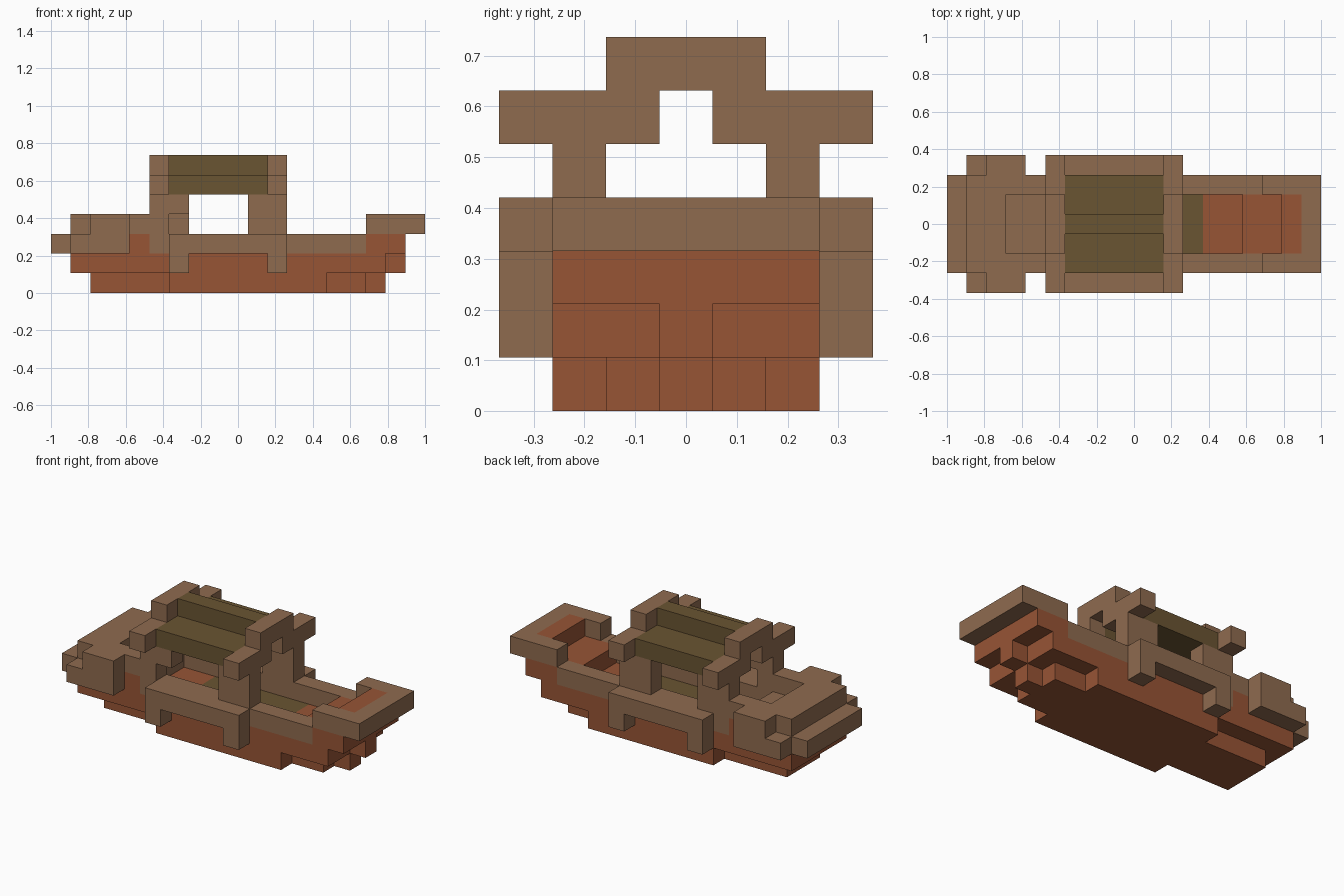
import bpy
import bmesh
from mathutils import Matrix, Vector

UNIT = 2 / 19           # edge of one building block
MID = 9.5               # block count from the stern to the middle
EDGE, INNER, OUTER = 2.5, 1.5, 3.5   # half widths of hull, cockpit and rails

old = bpy.data.objects.get("Cube")
if old:
    bpy.data.objects.remove(old, do_unlink=True)


def material(name, rgb):
    mat = bpy.data.materials.new(name)
    mat.use_nodes = True
    colour = (*rgb, 1)
    mat.diffuse_color = colour
    shader = next(n for n in mat.node_tree.nodes if n.type == "BSDF_PRINCIPLED")
    shader.inputs["Base Color"].default_value = colour
    shader.inputs["Roughness"].default_value = 0.9
    return mat


tan = material("tan_wood", (0.275, 0.147, 0.078))
rust = material("rust_wood", (0.309, 0.089, 0.036))
olive = material("olive_cloth", (0.144, 0.089, 0.032))


def add_box(bm, x, y, z):
    low = Vector((x[0] - MID, y[0], z[0])) * UNIT
    high = Vector((x[1] - MID, y[1], z[1])) * UNIT
    size = high - low
    place = Matrix.Translation((low + high) / 2) @ Matrix.Diagonal((*size, 1))
    bmesh.ops.create_cube(bm, size=1, matrix=place)


def part(name, mat, centred=(), paired=(), single=()):
    """Boxes on the block grid: centred (x, half width, z), paired (x, y, z)."""
    bm = bmesh.new()
    for x, half, z in centred:
        add_box(bm, x, (-half, half), z)
    for x, y, z in paired:
        add_box(bm, x, y, z)
        add_box(bm, x, (-y[1], -y[0]), z)
    for x, y, z in single:
        add_box(bm, x, y, z)
    mesh = bpy.data.meshes.new(name)
    bm.to_mesh(mesh)
    bm.free()
    mesh.materials.append(mat)
    obj = bpy.data.objects.new(name, mesh)
    bpy.context.collection.objects.link(obj)
    return obj


WALL = (INNER, EDGE)    # gunwale strip
SIDE = (EDGE, OUTER)    # strip outside the hull
KEEL, BILGE, STRAKE, RIM = (0, 1), (1, 2), (2, 3), (3, 4)

# Hull bottom, narrowing to both ends
part("keel", rust, centred=[
    ((2, 6), INNER, KEEL),
    ((6, 14), EDGE, KEEL),
    ((14, 16), INNER, KEEL),
    ((16, 17), 0.5, KEEL),
])

# Lower hull with the cockpit floor
part("lower_hull", rust, centred=[
    ((1, 7), INNER, BILGE),
    ((13, 17), INNER, BILGE),
    ((17, 18), 0.5, BILGE),
], paired=[((1, 17), WALL, BILGE)])
part("cockpit_floor", olive, centred=[((7, 13), INNER, BILGE)])

# Upper hull at bow and stern
part("bow_hull", rust, centred=[
    ((15, 16), INNER, STRAKE),
    ((16, 18), EDGE, STRAKE),
])
part("stern_hull", rust, centred=[((1, 3), INNER, STRAKE)],
     paired=[((1, 5), WALL, STRAKE)])
part("gunwale", tan, paired=[((5, 16), WALL, STRAKE)])

# Raised bow rim with its painted panel
part("bow_rim", tan, centred=[((18, 19), EDGE, RIM)],
     paired=[((16, 18), WALL, RIM)])
part("bow_panel", rust, centred=[((17, 18), INNER, RIM)])

# Stern deck, recessed seat and side blocks
part("stern_deck", tan, centred=[
    ((0, 1), EDGE, STRAKE),
    ((1, 3), EDGE, RIM),
], paired=[((3, 5), WALL, RIM)])
part("stern_seat", tan, centred=[((3, 5), INNER, STRAKE)])
part("stern_block", tan, paired=[
    ((1, 2), SIDE, STRAKE),
    ((2, 4), SIDE, (2, 4)),
])

# Side rails with a short post at each end
part("side_rail", tan, paired=[
    ((6, 12), SIDE, STRAKE),
    ((6, 7), SIDE, BILGE),
    ((11, 12), SIDE, BILGE),
])

# Canopy pillars
part("rear_pillar", tan, paired=[
    ((5, 6), WALL, (3, 5)),
    ((6, 7), WALL, (4, 5)),
], single=[((6, 7), WALL, RIM)])
part("front_pillar", tan, paired=[((10, 12), WALL, (3, 5))])

# Stepped canopy frames at both ends
for name, start in (("rear_frame", 5), ("front_frame", 11)):
    span = (start, start + 1)
    part(name, tan, centred=[(span, INNER, (6, 7))],
         paired=[(span, (0.5, OUTER), (5, 6))])

# Canopy cloth: a ridge and two lower slopes
part("canopy", olive, centred=[((6, 11), 0.5, (6, 7))],
     paired=[((6, 11), (0.5, EDGE), (5, 6))])
